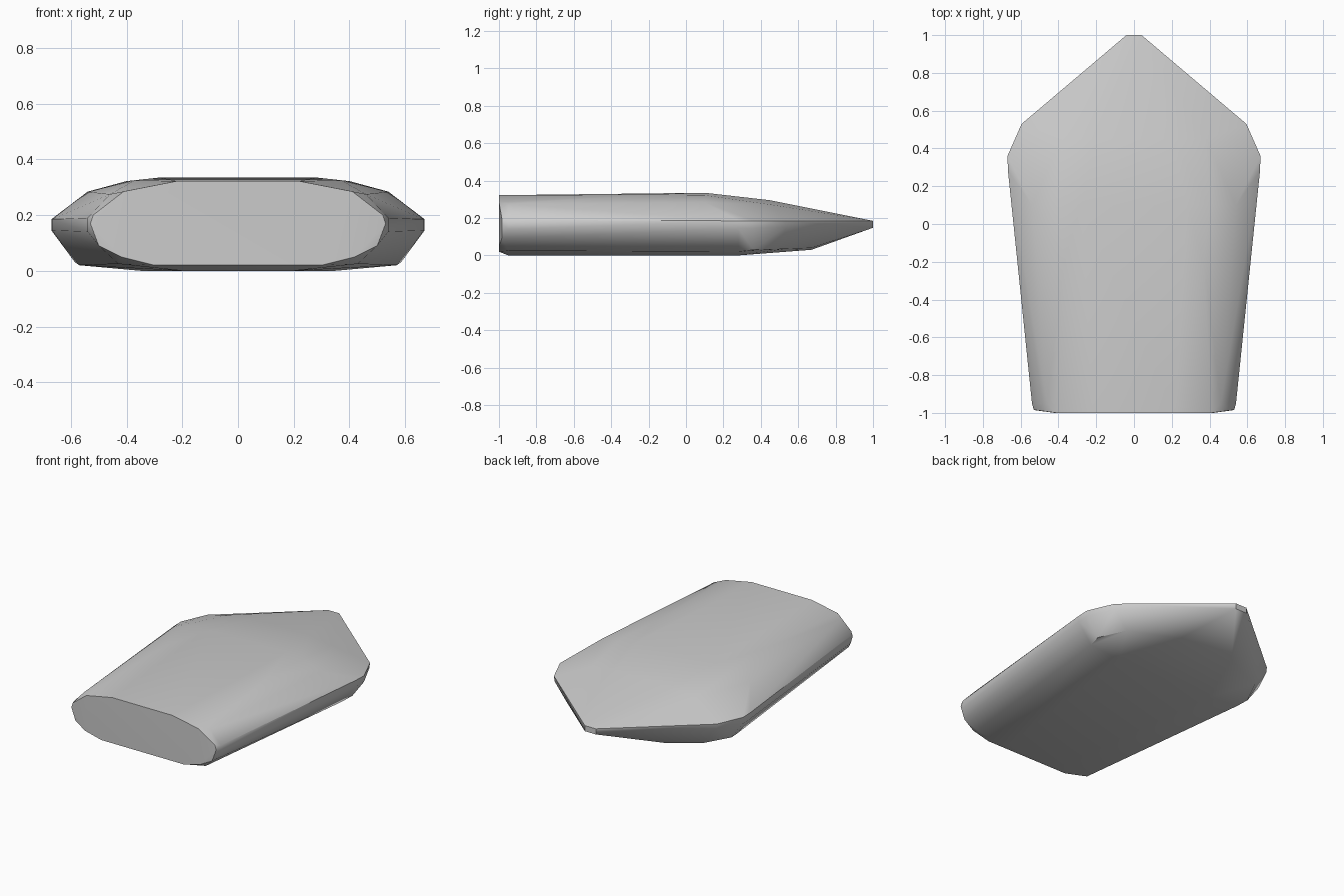
import bpy
import bmesh
import math

cube = bpy.data.objects.get("Cube")
if cube:
    bpy.data.objects.remove(cube, do_unlink=True)

# Half cross-sections from blunt end to point: y, then (x, z) pairs
SECTIONS = [
    (-1.0, [(0.22, 0.322), (0.41, 0.285), (0.3, 0.02), (0.42, 0.05)]),
    (-0.985, [(0.52, 0.2), (0.53, 0.17), (0.5, 0.09)]),
    (-0.95, [(0.46, 0.275), (0.54, 0.19), (0.54, 0.14), (0.2, 0.0), (0.43, 0.025)]),
    (-0.2, [(0.25, 0.335), (0.37, 0.325), (0.48, 0.29)]),
    (0.1, [(0.28, 0.335), (0.4, 0.322), (0.54, 0.284)]),
    (0.28, [(0.667, 0.185), (0.667, 0.145), (0.35, 0.0), (0.57, 0.02)]),
    (0.36, [(0.67, 0.185), (0.67, 0.145), (0.585, 0.03)]),
    (0.45, [(0.2, 0.295), (0.38, 0.272)]),
    (0.53, [(0.595, 0.185), (0.59, 0.15), (0.5, 0.035)]),
    (0.67, [(0.2, 0.03), (0.32, 0.04)]),
    (1.0, [(0.04, 0.185), (0.04, 0.148)]),
]

# Faceted slab wrapped around the mirrored sections
bm = bmesh.new()
for y, half in SECTIONS:
    for x, z in half:
        for side in (-1, 1):
            bm.verts.new((side * x, y, z))
hull = bmesh.ops.convex_hull(bm, input=bm.verts)
loose = {g for g in hull["geom_interior"] + hull["geom_unused"]
         if isinstance(g, bmesh.types.BMVert)}
bmesh.ops.delete(bm, geom=list(loose), context="VERTS")
bmesh.ops.dissolve_limit(bm, angle_limit=math.radians(1),
                         verts=bm.verts, edges=bm.edges)
bmesh.ops.recalc_face_normals(bm, faces=bm.faces)

mesh = bpy.data.meshes.new("pointed_slab")
bm.to_mesh(mesh)
bm.free()
slab = bpy.data.objects.new("pointed_slab", mesh)
bpy.context.collection.objects.link(slab)

# Plain grey surface
grey = bpy.data.materials.new("stone_grey")
grey.use_nodes = True
color = (0.6, 0.6, 0.6, 1.0)
grey.diffuse_color = color
grey.node_tree.nodes["Principled BSDF"].inputs["Base Color"].default_value = color
mesh.materials.append(grey)

# Soft shading with a crisp rim
bpy.ops.object.select_all(action="DESELECT")
slab.select_set(True)
bpy.context.view_layer.objects.active = slab
bpy.ops.object.shade_smooth_by_angle(angle=math.radians(40))
